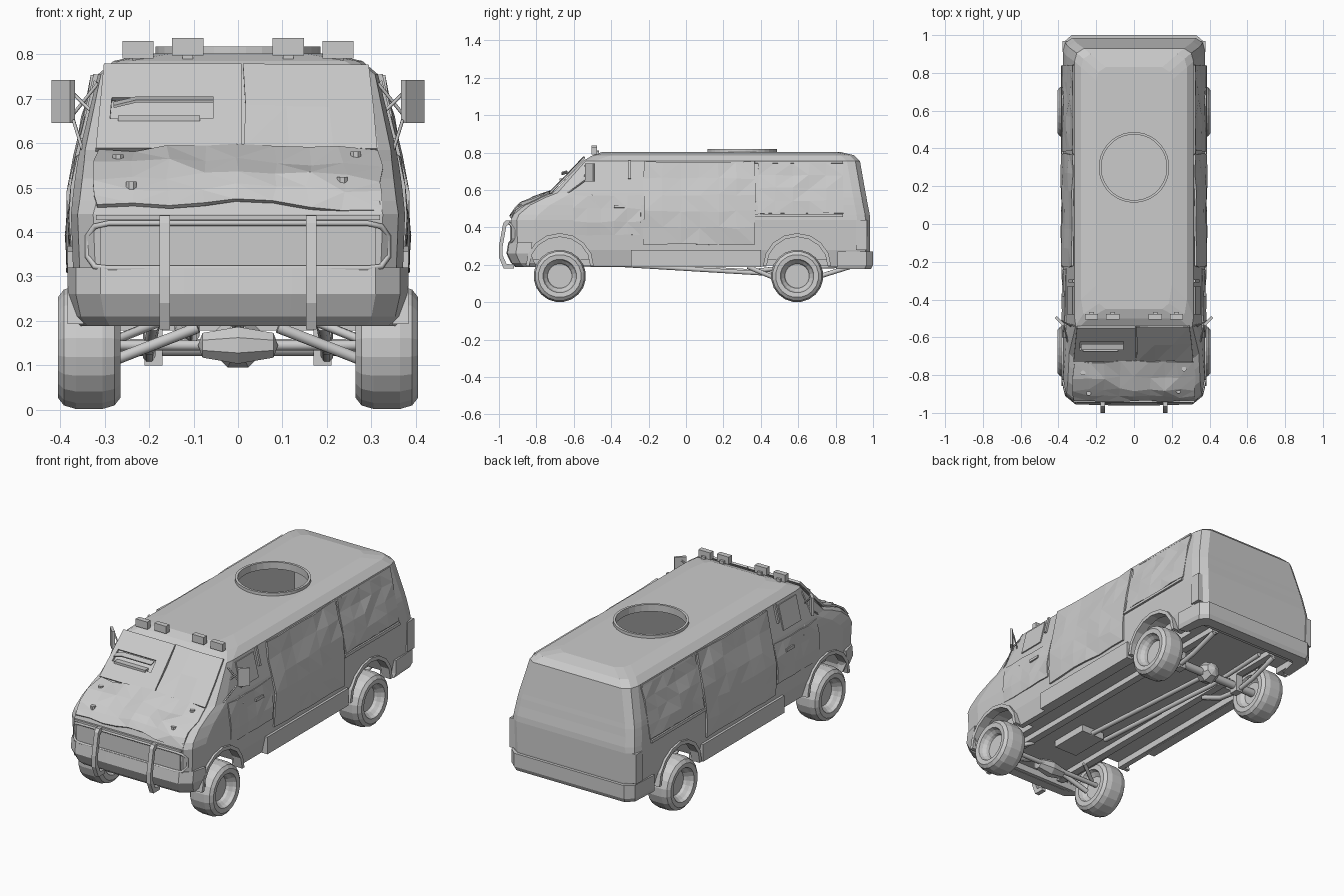
import bpy, bmesh, math, random
from mathutils import Vector

if "Cube" in bpy.data.objects:
    bpy.data.objects.remove(bpy.data.objects["Cube"])
random.seed(4)

# Body levels: z, front y, half width, front corner size, rear y
LEVELS = [(.19, -.90, .350, .05, .98), (.28, -.93, .370, .05, .985), (.44, -.935, .376, .05, .985),
          (.47, -.925, .373, .055, .982), (.52, -.865, .367, .055, .972), (.56, -.78, .361, .05, .965),
          (.585, -.71, .356, .04, .96), (.755, -.55, .315, .022, .93), (.785, -.50, .28, .04, .90),
          (.802, -.45, .20, .05, .83)]


def level(z, i):
    for a, b in zip(LEVELS, LEVELS[1:]):
        if z <= b[0]:
            t = (z - a[0]) / (b[0] - a[0])
            return a[i] + (b[i] - a[i]) * t
    return LEVELS[-1][i]


def finish(name, bm, mirror=False, solid=0):
    bmesh.ops.remove_doubles(bm, verts=bm.verts, dist=1e-5)
    bmesh.ops.recalc_face_normals(bm, faces=bm.faces)
    me = bpy.data.meshes.new(name)
    bm.to_mesh(me)
    bm.free()
    ob = bpy.data.objects.new(name, me)
    bpy.context.collection.objects.link(ob)
    if solid:
        m = ob.modifiers.new("thickness", 'SOLIDIFY')
        m.thickness, m.offset = solid, 0
    if mirror:
        ob.modifiers.new("mirror", 'MIRROR')
    return ob


def loft(name, rings, caps=True, mirror=False):
    bm = bmesh.new()
    vs = [[bm.verts.new(p) for p in r] for r in rings]
    n = len(vs[0])
    for a, b in zip(vs, vs[1:]):
        for i in range(n):
            bm.faces.new((a[i], a[(i + 1) % n], b[(i + 1) % n], b[i]))
    if caps:
        bm.faces.new(vs[0])
        bm.faces.new(vs[-1])
    return finish(name, bm, mirror)


def box(name, x, y, z, mirror=False):
    return loft(name, [[(x[0], y[0], k), (x[1], y[0], k), (x[1], y[1], k), (x[0], y[1], k)] for k in z],
                mirror=mirror)


def prism_x(name, pts, x0, x1, mirror=False):
    return loft(name, [[(x, y, z) for y, z in pts] for x in (x0, x1)], mirror=mirror)


def lathe(name, prof, loc, axis, seg, mirror=False):
    rings = []
    for r, h in prof:
        ring = []
        for i in range(seg):
            a = 2 * math.pi * (i + .5) / seg
            c, s = r * math.cos(a), r * math.sin(a)
            ring.append(Vector(loc) + Vector({'x': (h, c, s), 'y': (c, h, s), 'z': (c, s, h)}[axis]))
        rings.append(ring)
    return loft(name, rings, False, mirror)


def tube(name, pts, r, mirror=False, cyclic=False):
    cu = bpy.data.curves.new(name, 'CURVE')
    cu.dimensions, cu.bevel_depth, cu.bevel_resolution, cu.use_fill_caps = '3D', r, 1, True
    sp = cu.splines.new('POLY')
    sp.points.add(len(pts) - 1)
    for p, q in zip(sp.points, pts):
        p.co = (*q, 1)
    sp.use_cyclic_u = cyclic
    ob = bpy.data.objects.new(name, cu)
    bpy.context.collection.objects.link(ob)
    bpy.ops.object.select_all(action='DESELECT')
    ob.select_set(True)
    bpy.context.view_layer.objects.active = ob
    bpy.ops.object.convert(target='MESH')
    if mirror:
        ob.modifiers.new("mirror", 'MIRROR')
    return ob


def steps(a, b, n):
    return [a + (b - a) * i / n for i in range(n + 1)]


def sheet(name, us, vs, fn, dent=0, skip=(), mirror=False, solid=.01):
    # Plate over a grid of parameters, with random dents
    bm = bmesh.new()
    g = [[bm.verts.new(Vector(fn(u, v)) + Vector([random.uniform(-dent, dent) for _ in range(3)]))
          for v in vs] for u in us]
    for i in range(len(us) - 1):
        for j in range(len(vs) - 1):
            if (i, j) not in skip:
                bm.faces.new((g[i][j], g[i + 1][j], g[i + 1][j + 1], g[i][j + 1]))
    if dent:
        bmesh.ops.triangulate(bm, faces=bm.faces)
    return finish(name, bm, mirror, solid)


# Van shell with wheel wells, underside recess, cabin space and round hatch cut out
rings = []
for z, yf, w, c, yr in LEVELS:
    half = [(w - c, yf), (w - c * .3, yf + c * .6), (w, yf + c * 2.5), (w, yr - .07), (w - .012, yr - .025), (w - .05, yr)]
    rings.append([(x, y, z) for x, y in half] + [(-x, y, z) for x, y in reversed(half)])
body = loft("van_body", rings)
AXLES = (-.675, .594)
disc = lambda r, a, b: [(0, a), (r, a), (r, b), (0, b)]
cutters = [box("cabin_cutter", (-.235, .235), (-.4, .90), (.25, .78)),
           box("upper_cabin_cutter", (-.297, .297), (-.48, .91), (.40, .74)),
           box("underside_cutter", (-.32, .32), (-.84, .9), (.1, .225)),
           lathe("hatch_cutter", disc(.178, .7, .9), (0, .3, 0), 'z', 32)]
for y in AXLES:
    for s in (.25, -.45):
        cutters.append(lathe("well_cutter", disc(.168, s, s + .2), (0, y, .19), 'x', 16))
bpy.context.view_layer.objects.active = body
for c in cutters:
    m = body.modifiers.new("cut", 'BOOLEAN')
    m.operation, m.object, m.solver = 'DIFFERENCE', c, 'EXACT'
    bpy.ops.object.modifier_apply(modifier=m.name)
    bpy.data.objects.remove(c)

# Roof hatch rim
lathe("hatch_rim", [(.174, .78), (.187, .78), (.187, .818), (.174, .818), (.174, .78)], (0, .3, 0), 'z', 32)

# Wheels and arch flares
for y, n in zip(AXLES, ("front", "rear")):
    lathe(n + "_wheel", [(0, .30), (.06, .30), (.08, .285), (.088, .265), (.115, .265), (.132, .278), (.14, .305),
                         (.14, .365), (.132, .392), (.115, .405), (.09, .402), (.083, .385), (.07, .37),
                         (.065, .355), (0, .355)], (0, y, .14), 'x', 20, True)
    arc = [math.pi * i / 8 for i in range(9)]
    pts = [(y + .182 * math.cos(a), .193 + .176 * math.sin(a)) for a in arc]
    pts += [(y + .163 * math.cos(a), .193 + .156 * math.sin(a)) for a in reversed(arc)]
    prism_x(n + "_arch_flare", pts, .335, .384, True)

# Dented side plates following the body wall
side = lambda off: (lambda y, z: (level(z, 2) + off, y, z))
sheet("side_plate", steps(-.225, .37, 6), steps(.31, .75, 5), side(.006), .005, mirror=True)
sheet("rear_quarter_plate", steps(.385, .84, 5), steps(.475, .745, 4), side(.001), .004, mirror=True)
sheet("door_skin", steps(-.60, -.24, 5), steps(.36, .57, 3), side(.000), .004, mirror=True)
sheet("door_window_plate", (-.48, -.33), (.61, .74), side(.001), mirror=True)
sheet("window_slit", (-.31, -.295), (.66, .755), side(.005), mirror=True)
sheet("door_handle", (-.385, -.32), (.505, .52), side(.008), mirror=True)
sheet("lower_rail", (.37, .84), (.455, .47), side(.006), mirror=True)
sheet("upper_rail", (.37, .84), (.742, .754), side(.004), mirror=True)
box("running_board", (.33, .383), (-.295, .40), (.187, .28), True)
box("tail_lamp", (.345, .379), (.91, .968), (.28, .44), True)

# Dented hood and bolts
sheet("hood", steps(-1, 1, 8), (.455, .49, .52, .55, .582),
      lambda u, z: (u * (.32 if z < .57 else .31), level(max(z, .47), 1) - .010, z + .010 - .014 * abs(u)), .008)
for x, z in ((-.27, .56), (-.24, .50), (.265, .567), (.235, .51)):
    lathe("hood_bolt", disc(.013, -.01, .014), (x, level(z, 1) - .008, z), 'z', 8)

# Windshield armour with viewing slot
shield = lambda u, t: (u * (1.05 - .06 * t), -.725 + .18 * t, .585 + .19 * t)
sheet("windshield_plate_slotted", (-.305, -.28, -.055, .008), (0, .35, .60, 1), shield, skip=((1, 1),), solid=.012)
sheet("windshield_plate", steps(.014, .298, 3), steps(0, 1, 2), shield, .003, solid=.01)
sheet("slot_visor", (-.28, -.23, -.055), (0, 1),
      lambda u, t: (u, -.635 - .03 * t, .702 - .008 * t - (.012 if u < -.25 else 0)), solid=.006)
box("slot_sill", (-.27, -.085), (-.675, -.645), (.65, .662))

# Grille panel and frame
box("grille_panel", (-.31, .31), (-.94, -.92), (.32, .42))
loop = [(.29, -.942, .42), (.322, -.935, .413), (.338, -.915, .39), (.338, -.915, .345), (.322, -.935, .322),
        (.29, -.942, .318)]
tube("grille_frame", loop + [(-x, y, z) for x, y, z in reversed(loop)], .007, cyclic=True)
box("grille_top_bar", (-.32, .32), (-.945, -.92), (.427, .438))


# Bumpers: tapered wraparound bands
def bumper(name, outer, inner, levels):
    rs = []
    for z, kx, ky in levels:
        half = [(x * kx, y * ky, z) for x, y in outer] + [(x * kx, y, z) for x, y in reversed(inner)]
        n = len(outer)
        rs.append(half + [(-x, y, z) for x, y, z in half[n:][::-1]] + [(-x, y, z) for x, y, z in half[:n][::-1]])
    return loft(name, rs)


bumper("front_bumper", [(.12, -.96), (.31, -.955), (.365, -.91), (.384, -.83)],
       [(.10, -.86), (.27, -.86), (.30, -.85), (.34, -.83)],
       [(.188, .93, .95), (.21, .97, .975), (.26, 1, 1), (.32, 1, .99)])
bumper("rear_bumper", [(.12, 1), (.33, 1), (.37, .965), (.379, .81)],
       [(.10, .93), (.29, .93), (.31, .91), (.33, .81)], [(.178, .98, .99), (.20, 1, 1), (.272, 1, 1)])

# Push bar uprights
prism_x("push_bar", [(-.925, .437), (-.965, .437), (-.978, .42), (-1, .30), (-1, .24), (-.975, .18), (-.92, .18),
                     (-.92, .20), (-.96, .205), (-.98, .25), (-.98, .30), (-.96, .41), (-.925, .42)], .153, .177, True)

# Roof lamps and brackets
for x, z in ((.225, .79), (.113, .797)):
    box("roof_lamp", (x - .035, x + .035), (-.505, -.477), (z, z + .04), True)
    box("lamp_bracket", (x - .012, x + .012), (-.488, -.465), (z - .03, z + .015), True)

# Angled door mirrors on struts
loft("mirror", [[(.367, -.53, z), (.378, -.54, z), (.42, -.497, z), (.41, -.487, z)] for z in (.645, .742)], mirror=True)
for a, b in (((.385, -.51, .725), (.318, -.55, .66)), ((.375, -.52, .66), (.315, -.54, .735)),
             ((.37, -.54, .65), (.35, -.63, .585)), ((.33, -.545, .66), (.368, -.48, .53))):
    tube("mirror_strut", [a, b], .004, True)

# Running gear
tube("drive_shaft", [(0, -.36, .20), (0, .56, .145)], .013)
tube("rear_axle", [(-.3, .594, .14), (.3, .594, .14)], .022)
ball = [(0, -.06), (.04, -.045), (.06, 0), (.04, .045), (0, .06)]
lathe("rear_differential", ball, (0, .594, .15), 'y', 8)
lathe("front_differential", [(0, -.09), (.03, -.08), (.045, 0), (.03, .08), (0, .09)], (0, -.68, .145), 'x', 8)
tube("front_axle", [(-.3, -.66, .145), (.3, -.66, .145)], .013)
tube("control_arm", [(.09, -.72, .185), (.27, -.70, .115)], .014, True)
tube("steering_arm", [(.17, -.60, .20), (.27, -.66, .16)], .011, True)
tube("leaf_spring", [(.19, .33, .19), (.20, .46, .135), (.20, .594, .118), (.20, .72, .14), (.20, .88, .19)], .014, True)
tube("exhaust_pipe", [(-.1, -.35, .205), (-.1, .35, .165), (-.13, .48, .18), (-.13, .85, .195)], .013)
box("frame_rail", (.17, .21), (-.82, .88), (.195, .23), True)
box("spring_bracket", (.17, .21), (.57, .62), (.10, .20), True)
box("gearbox", (-.07, .07), (-.55, -.33), (.188, .23))
